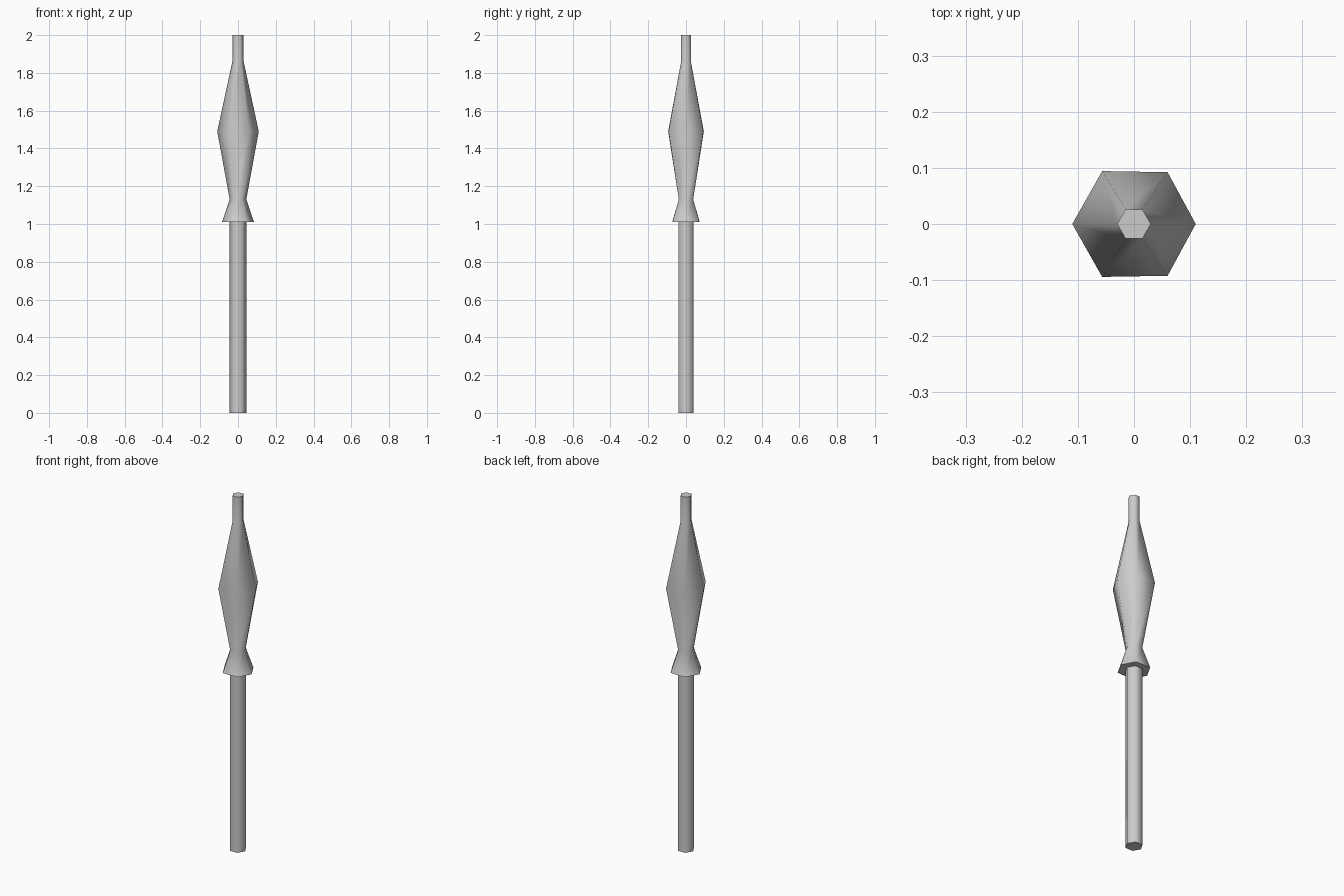
import bpy, bmesh
from math import sin, cos, radians

if "Cube" in bpy.data.objects:
    bpy.data.objects.remove(bpy.data.objects["Cube"])

REGULAR = (0, 60, 120, 180, 240, 300)
SKEWED = (0, 57, 121, 180, 239, 303)   # slightly uneven hexagon of the wide rings


def hex_loft(name, rings, cap_bottom=False, cap_top=False):
    """Stack six-sided rings (radius, z, angles) and bridge them."""
    bm = bmesh.new()
    loops = [[bm.verts.new((r * cos(radians(a)), r * sin(radians(a)), z)) for a in angles]
             for r, z, angles in rings]
    for low, high in zip(loops, loops[1:]):
        for i in range(6):
            j = (i + 1) % 6
            bm.faces.new((low[i], low[j], high[j], high[i]))
    if cap_bottom:
        bm.faces.new(loops[0][::-1])
    if cap_top:
        bm.faces.new(loops[-1])
    mesh = bpy.data.meshes.new(name)
    bm.to_mesh(mesh)
    bm.free()
    obj = bpy.data.objects.new(name, mesh)
    bpy.context.collection.objects.link(obj)
    bpy.ops.object.select_all(action='DESELECT')
    obj.select_set(True)
    bpy.context.view_layer.objects.active = obj
    bpy.ops.object.shade_smooth_by_angle(angle=radians(70))
    return obj


# Straight lower shaft
hex_loft("shaft", [(0.045, 0.0, REGULAR), (0.045, 1.01, REGULAR)], cap_bottom=True)

# Head: flared collar with closed underside, waist, bulge and thin tip
hex_loft("head", [
    (0.045, 1.01, REGULAR),
    (0.085, 1.01, SKEWED),
    (0.044, 1.13, REGULAR),
    (0.11, 1.49, SKEWED),
    (0.03, 1.86, REGULAR),
    (0.03, 2.0, REGULAR),
], cap_top=True)
